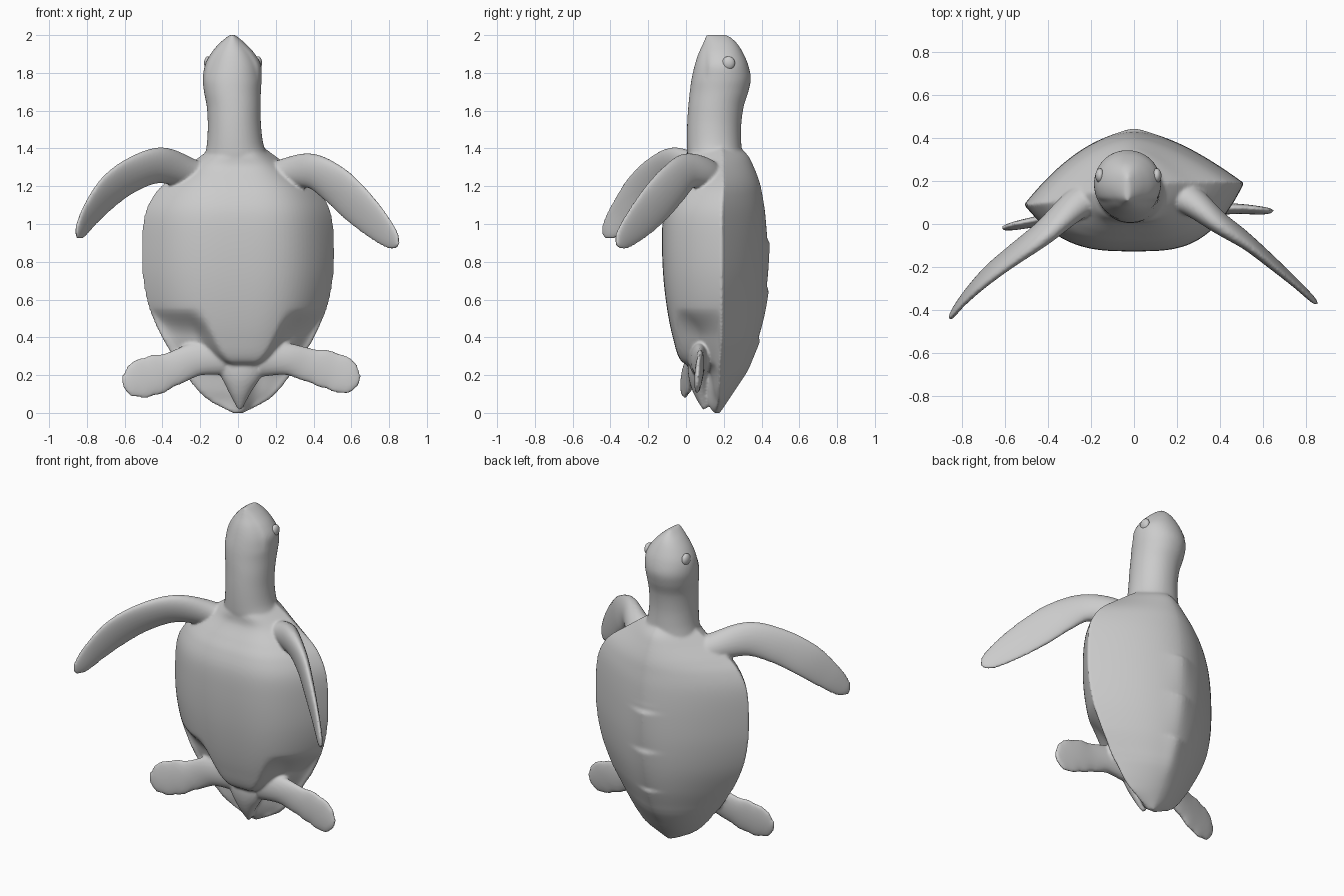
import bpy, bmesh, math
from mathutils import Vector


def spline(keys, steps):
    """Catmull-Rom interpolation through rows of numbers."""
    out, n = [], len(keys)
    for i in range(n - 1):
        p0, p1, p2, p3 = keys[max(i - 1, 0)], keys[i], keys[i + 1], keys[min(i + 2, n - 1)]
        for s in range(steps):
            t = s / steps
            out.append([0.5 * (2 * b + (c - a) * t + (2 * a - 5 * b + 4 * c - d) * t * t
                               + (3 * b - a - 3 * c + d) * t ** 3)
                        for a, b, c, d in zip(p0, p1, p2, p3)])
    out.append(list(keys[-1]))
    return out


def smooth(obj, angle):
    bpy.ops.object.select_all(action='DESELECT')
    obj.select_set(True)
    bpy.context.view_layer.objects.active = obj
    bpy.ops.object.shade_smooth_by_angle(angle=math.radians(angle))


def loft(name, rings):
    """Skin a list of equal-length rings and close both ends."""
    bm = bmesh.new()
    vs = [[bm.verts.new(p) for p in ring] for ring in rings]
    n = len(rings[0])
    for a, b in zip(vs, vs[1:]):
        for i in range(n):
            bm.faces.new((a[i], a[(i + 1) % n], b[(i + 1) % n], b[i]))
    bm.faces.new(vs[0])
    bm.faces.new(vs[-1])
    bmesh.ops.recalc_face_normals(bm, faces=bm.faces)
    mesh = bpy.data.meshes.new(name)
    bm.to_mesh(mesh)
    bm.free()
    obj = bpy.data.objects.new(name, mesh)
    bpy.context.collection.objects.link(obj)
    return obj


def ease(v):
    v = max(0.0, min(1.0, v))
    return v * v * (3 - 2 * v)


# Body: domed shell with sharp rim, flat belly, rear leg pockets
# rows: z, half width, belly y, rim y, back y
body_keys = [
    (0.00, 0.03, 0.14, 0.16, 0.18), (0.06, 0.15, 0.11, 0.16, 0.22),
    (0.12, 0.22, 0.09, 0.15, 0.26), (0.20, 0.28, 0.07, 0.145, 0.31),
    (0.24, 0.31, 0.04, 0.14, 0.33), (0.28, 0.335, -0.03, 0.14, 0.345),
    (0.40, 0.405, -0.07, 0.14, 0.385), (0.55, 0.47, -0.10, 0.14, 0.415),
    (0.72, 0.505, -0.12, 0.14, 0.43), (0.90, 0.51, -0.127, 0.14, 0.43),
    (1.05, 0.495, -0.12, 0.14, 0.42), (1.15, 0.45, -0.09, 0.145, 0.405),
    (1.22, 0.385, -0.05, 0.15, 0.39), (1.30, 0.28, 0.0, 0.16, 0.36),
    (1.36, 0.20, 0.01, 0.17, 0.33), (1.41, 0.13, 0.03, 0.17, 0.28)]
rings = []
N = 56
for z, w, front, rim, back in spline(body_keys, 7):
    ring = []
    for side in (1, -1):
        for i in range(N):
            u = math.cos(math.pi * i / N) * side
            x = w * u
            edge = rim + 0.05 * u * min(1, w / 0.4)
            if side > 0:
                y = edge + (back - edge) * (1 - abs(u) ** 1.75)
                if 0.14 < z < 0.95:  # stepped keel knobs
                    y += 0.014 * (((z - 0.14) / 0.26) % 1) * math.exp(-(u * 7) ** 2)
            else:
                y = edge + (front - edge) * (1 - abs(u) ** 3.2)
                lobe = 0.2 * math.sqrt(max(0, min(1, (z - 0.24) / 0.28)))
                push = 0.11 * ease((abs(x - 0.03) - lobe) / 0.1) * ease((0.56 - z) / 0.16)
                room = max(0.001, edge - 0.012 - y)
                y += room * (1 - math.exp(-push / room))
            ring.append(Vector((x, y, z)))
    rings.append(ring)
parts = [loft("turtle_body", rings)]

# Neck and head: rows z, x min, x max, y min, y max
head_keys = [
    (1.22, -0.19, 0.17, 0.03, 0.30), (1.33, -0.18, 0.165, 0.01, 0.30),
    (1.42, -0.165, 0.135, 0.005, 0.293), (1.52, -0.16, 0.122, 0.006, 0.292),
    (1.62, -0.165, 0.12, 0.012, 0.305), (1.70, -0.18, 0.121, 0.02, 0.33),
    (1.77, -0.186, 0.125, 0.030, 0.343), (1.84, -0.175, 0.122, 0.046, 0.33),
    (1.90, -0.145, 0.09, 0.065, 0.305), (1.95, -0.105, 0.045, 0.088, 0.275),
    (1.985, -0.065, 0.005, 0.102, 0.24), (2.002, -0.04, -0.02, 0.108, 0.21)]
rings = []
for z, x0, x1, y0, y1 in spline(head_keys, 8):
    ring = []
    for i in range(96):
        a = 2 * math.pi * i / 96
        c, s = math.cos(a), math.sin(a)
        x = (x0 + x1) / 2 + (x1 - x0) / 2 * math.copysign(abs(c) ** 0.95, c)
        y = (y0 + y1) / 2 + (y1 - y0) / 2 * s
        # lower jaw set back under the beak
        x += (-0.03 - x) * 0.09 * ease((z - 1.74) / 0.12) * ease((0.122 - y) / 0.02)
        ring.append(Vector((x, y, z)))
    rings.append(ring)
parts.append(loft("neck_and_head", rings))


# Flippers: rows x, y, z, half width, half thickness
def flipper(name, keys, hint, wave=0.0):
    rows = spline(keys, 7)
    pts = [Vector(r[:3]) for r in rows]
    rings = []
    for i, r in enumerate(rows):
        t = (pts[min(i + 1, len(pts) - 1)] - pts[max(i - 1, 0)]).normalized()
        wdir = Vector(hint)
        wdir = (wdir - t * wdir.dot(t)).normalized()
        ndir = t.cross(wdir)
        ring = []
        for k in range(24):
            a = 2 * math.pi * k / 24
            hw = r[3] + wave * math.sin(i * 1.1) * (i > 14)
            ring.append(pts[i] + wdir * math.cos(a) * hw + ndir * math.sin(a) * r[4])
        rings.append(ring)
    parts.append(loft(name, rings))


flipper("left_front_flipper", [
    (-0.16, 0.15, 1.21, 0.09, 0.08), (-0.27, 0.09, 1.27, 0.085, 0.07),
    (-0.42, -0.04, 1.31, 0.10, 0.05), (-0.57, -0.15, 1.255, 0.105, 0.036),
    (-0.69, -0.245, 1.165, 0.104, 0.028), (-0.78, -0.335, 1.055, 0.084, 0.02),
    (-0.835, -0.405, 0.965, 0.055, 0.015), (-0.853, -0.43, 0.93, 0.014, 0.007)],
    (-0.25, -0.56, 0.8))
flipper("right_front_flipper", [
    (0.14, 0.16, 1.21, 0.09, 0.08), (0.26, 0.11, 1.265, 0.085, 0.07),
    (0.39, 0.01, 1.28, 0.095, 0.05), (0.51, -0.07, 1.21, 0.112, 0.036),
    (0.62, -0.16, 1.11, 0.115, 0.028), (0.735, -0.26, 1.0, 0.094, 0.02),
    (0.82, -0.34, 0.915, 0.058, 0.015), (0.848, -0.367, 0.885, 0.014, 0.007)],
    (0.38, -0.45, 0.8))
flipper("left_hind_flipper", [
    (-0.08, 0.07, 0.30, 0.10, 0.06), (-0.22, 0.055, 0.285, 0.09, 0.045),
    (-0.34, 0.035, 0.235, 0.092, 0.03), (-0.46, 0.01, 0.195, 0.108, 0.023),
    (-0.56, -0.01, 0.17, 0.09, 0.018), (-0.612, -0.02, 0.165, 0.03, 0.01)],
    (-0.2, 0.05, 1), 0.003)
flipper("right_hind_flipper", [
    (0.12, 0.075, 0.29, 0.10, 0.06), (0.26, 0.07, 0.285, 0.085, 0.045),
    (0.37, 0.07, 0.255, 0.09, 0.03), (0.49, 0.07, 0.225, 0.102, 0.023),
    (0.59, 0.062, 0.185, 0.09, 0.018), (0.643, 0.06, 0.17, 0.03, 0.01)],
    (0.25, 0.05, 1), 0.003)

# Tail
flipper("tail", [
    (0.02, 0.08, 0.34, 0.15, 0.06), (0.015, 0.07, 0.22, 0.12, 0.06),
    (0.01, 0.08, 0.12, 0.065, 0.045), (0.01, 0.10, 0.02, 0.012, 0.012)],
    (1, 0, 0))

# Fuse the skin into one surface with soft joints
bpy.ops.object.select_all(action='DESELECT')
for p in parts:
    p.select_set(True)
turtle = parts[0]
bpy.context.view_layer.objects.active = turtle
bpy.ops.object.join()
remesh = turtle.modifiers.new("fuse", 'REMESH')
remesh.mode = 'VOXEL'
remesh.voxel_size = 0.009
soften = turtle.modifiers.new("soften", 'SMOOTH')
soften.factor = 0.5
soften.iterations = 4
for m in ("fuse", "soften"):
    bpy.ops.object.modifier_apply(modifier=m)
smooth(turtle, 60)

# Eyes
for name, x in (("right_eye", 0.106), ("left_eye", -0.158)):
    bpy.ops.mesh.primitive_uv_sphere_add(segments=20, ring_count=12, radius=0.036,
                                         location=(x, 0.225, 1.852))
    eye = bpy.context.object
    eye.name = name
    eye.scale = (0.6, 0.95, 1)
    smooth(eye, 60)
